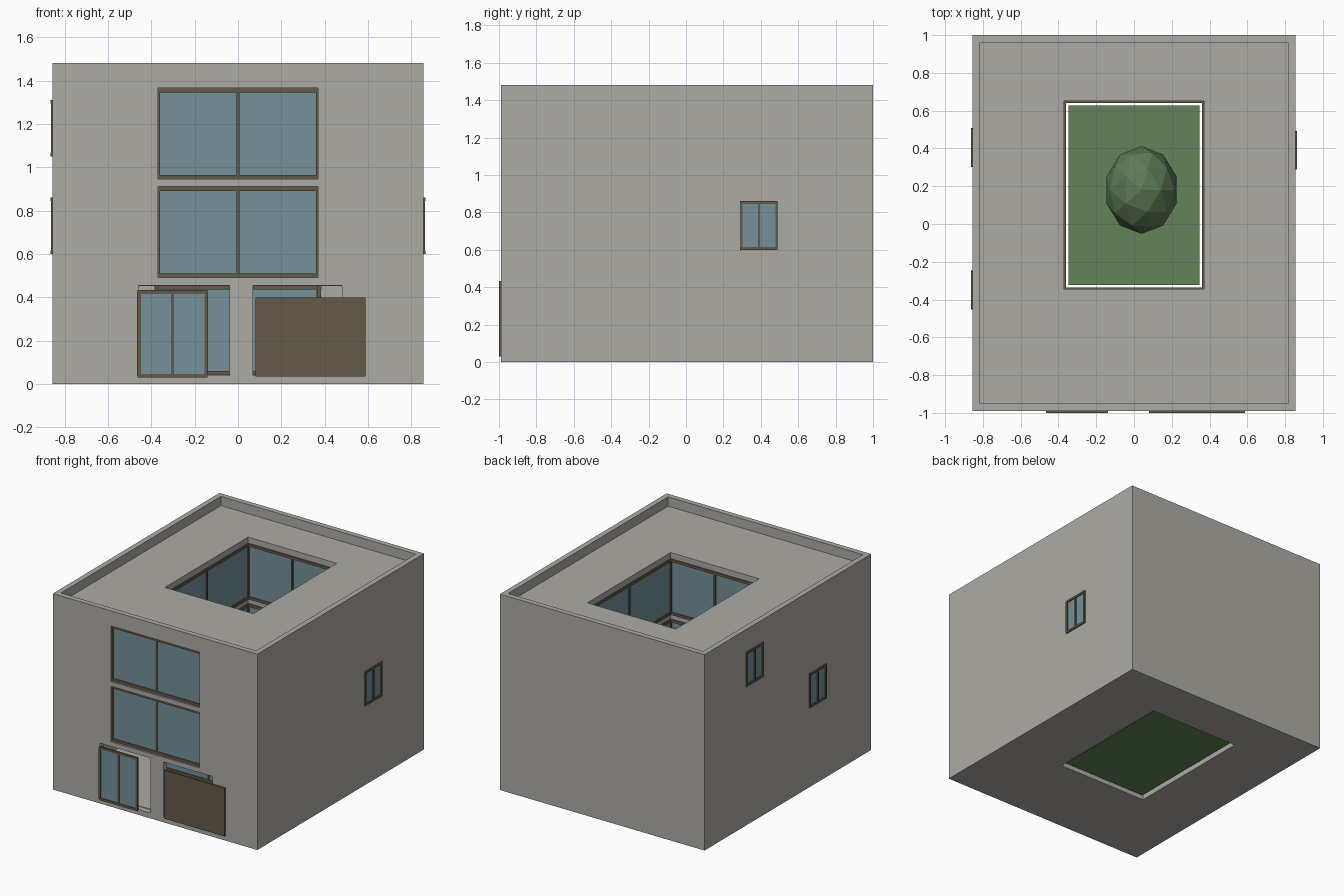
import bpy, bmesh
from math import pi
from mathutils import Matrix, Vector

old = bpy.data.objects.get("Cube")
if old:
    bpy.data.objects.remove(old, do_unlink=True)


def material(name, rgb):
    m = bpy.data.materials.new(name)
    m.use_nodes = True
    m.diffuse_color = (*rgb, 1)
    m.node_tree.nodes["Principled BSDF"].inputs["Base Color"].default_value = (*rgb, 1)
    return m


CONCRETE = material("concrete", (0.42, 0.41, 0.375))
TIMBER = material("dark timber", (0.13, 0.10, 0.07))
GLASS = material("blue glass", (0.175, 0.285, 0.315))
GRASS = material("grass green", (0.125, 0.225, 0.095))
LEAF = material("leaf green", (0.115, 0.195, 0.09))


def add_box(bm, lo, hi, index=0):
    """Box between two corners, with one material index."""
    lo, hi = Vector(lo), Vector(hi)
    verts = bmesh.ops.create_cube(bm, size=1)["verts"]
    for v in verts:
        v.co = (lo + hi) / 2 + v.co * (hi - lo)
    for f in {f for v in verts for f in v.link_faces}:
        f.material_index = index


def finish(bm, name, *mats):
    mesh = bpy.data.meshes.new(name)
    bm.to_mesh(mesh)
    bm.free()
    for m in mats:
        mesh.materials.append(m)
    obj = bpy.data.objects.new(name, mesh)
    bpy.context.collection.objects.link(obj)
    return obj


def box(name, lo, hi, mat):
    bm = bmesh.new()
    add_box(bm, lo, hi)
    return finish(bm, name, mat)


def cut(target, lo, hi):
    """Carve a box out of the target."""
    cutter = box("cutter", lo, hi, CONCRETE)
    cutter.hide_render = True
    mod = target.modifiers.new("cut", "BOOLEAN")
    mod.operation, mod.solver, mod.object = "DIFFERENCE", "EXACT", cutter
    bpy.context.view_layer.objects.active = target
    bpy.ops.object.modifier_apply(modifier=mod.name)
    bpy.data.objects.remove(cutter, do_unlink=True)


def window(name, spot, width, height, turn, depth, stile, rail, mullion):
    """Two-pane window: spot is the bottom centre of its outer face, facing -y before the turn."""
    bm = bmesh.new()
    w = width / 2
    for x0, x1 in ((-w, -w + stile), (w - stile, w), (-mullion / 2, mullion / 2)):
        add_box(bm, (x0, 0, rail / 2), (x1, depth, height - rail / 2))
    for z in (0, height - rail):
        add_box(bm, (-w + 0.002, -0.001, z), (w - 0.002, depth + 0.001, z + rail))
    add_box(bm, (-w + stile / 2, depth * 0.35, rail / 2),
            (w - stile / 2, depth * 0.7, height - rail / 2), 1)
    bm.transform(Matrix.Translation(spot) @ Matrix.Rotation(turn, 4, "Z"))
    return finish(bm, name, TIMBER, GLASS)


# Main dimensions
X, FRONT, BACK, TOP, ROOF, WALL = 0.855, -0.99, 1.0, 1.48, 1.41, 0.04
YARD_X, YARD_FRONT, YARD_BACK = 0.37, -0.345, 0.65
FLOORS = {"ground": (0.04, 0.455), "middle": (0.49, 0.91), "upper": (0.945, 1.365)}

# Hollow building shell with roof parapet, rooms and open courtyard
shell = box("building_shell", (-X, FRONT, 0), (X, BACK, TOP), CONCRETE)
cut(shell, (-X + WALL, FRONT + WALL, ROOF), (X - WALL, BACK - WALL, TOP + 0.1))
for z0, z1 in FLOORS.values():
    cut(shell, (-X + WALL, FRONT + WALL, z0 + 0.004), (X - WALL, BACK - WALL, z1 - 0.004))
cut(shell, (-YARD_X, YARD_FRONT, -0.1), (YARD_X, YARD_BACK, TOP + 0.1))

# Front wall openings
openings = [(-0.46, -0.04, "ground"), (0.07, 0.48, "ground"),
            (-0.37, 0.37, "middle"), (-0.37, 0.37, "upper")]
for x0, x1, level in openings:
    z0, z1 = FLOORS[level]
    cut(shell, (x0, FRONT - 0.1, z0), (x1, FRONT + WALL + 0.005, z1))

# Large recessed front windows
for level in ("middle", "upper"):
    z0, z1 = FLOORS[level]
    window(f"front_window_{level}", (0, FRONT + 0.014, z0),
           0.74, z1 - z0, 0, 0.02, 0.01, 0.02, 0.015)

# Courtyard glazing on all four sides of every floor
mid_y = (YARD_FRONT + YARD_BACK) / 2
len_y = YARD_BACK - YARD_FRONT
LIP = 0.008
sides = [("back", (0, YARD_BACK - LIP), 2 * YARD_X, 0),
         ("front", (0, YARD_FRONT + LIP), 2 * YARD_X, pi),
         ("left", (YARD_X - LIP, mid_y), len_y, -pi / 2),
         ("right", (-YARD_X + LIP, mid_y), len_y, pi / 2)]
for level, (z0, z1) in FLOORS.items():
    for side, (x, y), width, turn in sides:
        window(f"courtyard_{side}_window_{level}", (x, y, z0),
               width, z1 - z0, turn, 0.022, 0.01, 0.02, 0.015)

# Small side windows standing slightly proud of the walls
for name, side, y, z in (("left_window", 1, 0.39, 0.6),
                         ("right_window_upper", -1, 0.405, 1.05),
                         ("right_window_middle", -1, -0.35, 0.6)):
    window(name, (side * (X + 0.008), y, z), 0.205, 0.26,
           side * pi / 2, 0.02, 0.015, 0.016, 0.012)

# Sliding glass door and garage door
window("glass_door", (-0.302, FRONT - 0.009, 0.03), 0.327, 0.403, 0, 0.012, 0.017, 0.017, 0.013)
box("garage_door", (0.08, FRONT - 0.01, 0.035), (0.588, FRONT + 0.001, 0.4), TIMBER)

# Courtyard lawn
box("lawn", (-0.347, -0.323, 0.018), (0.347, 0.628, 0.035), GRASS)

# Courtyard tree
bm = bmesh.new()
bmesh.ops.create_cone(bm, cap_ends=True, segments=8, radius1=0.03, radius2=0.022, depth=0.3,
                      matrix=Matrix.Translation((0.04, 0.18, 0.18)))
finish(bm, "tree_trunk", TIMBER)
bm = bmesh.new()
bmesh.ops.create_icosphere(bm, subdivisions=2, radius=1)
bm.transform(Matrix.Translation((0.04, 0.18, 0.48)) @ Matrix.Diagonal((0.195, 0.232, 0.22, 1)))
finish(bm, "tree_crown", LEAF)
